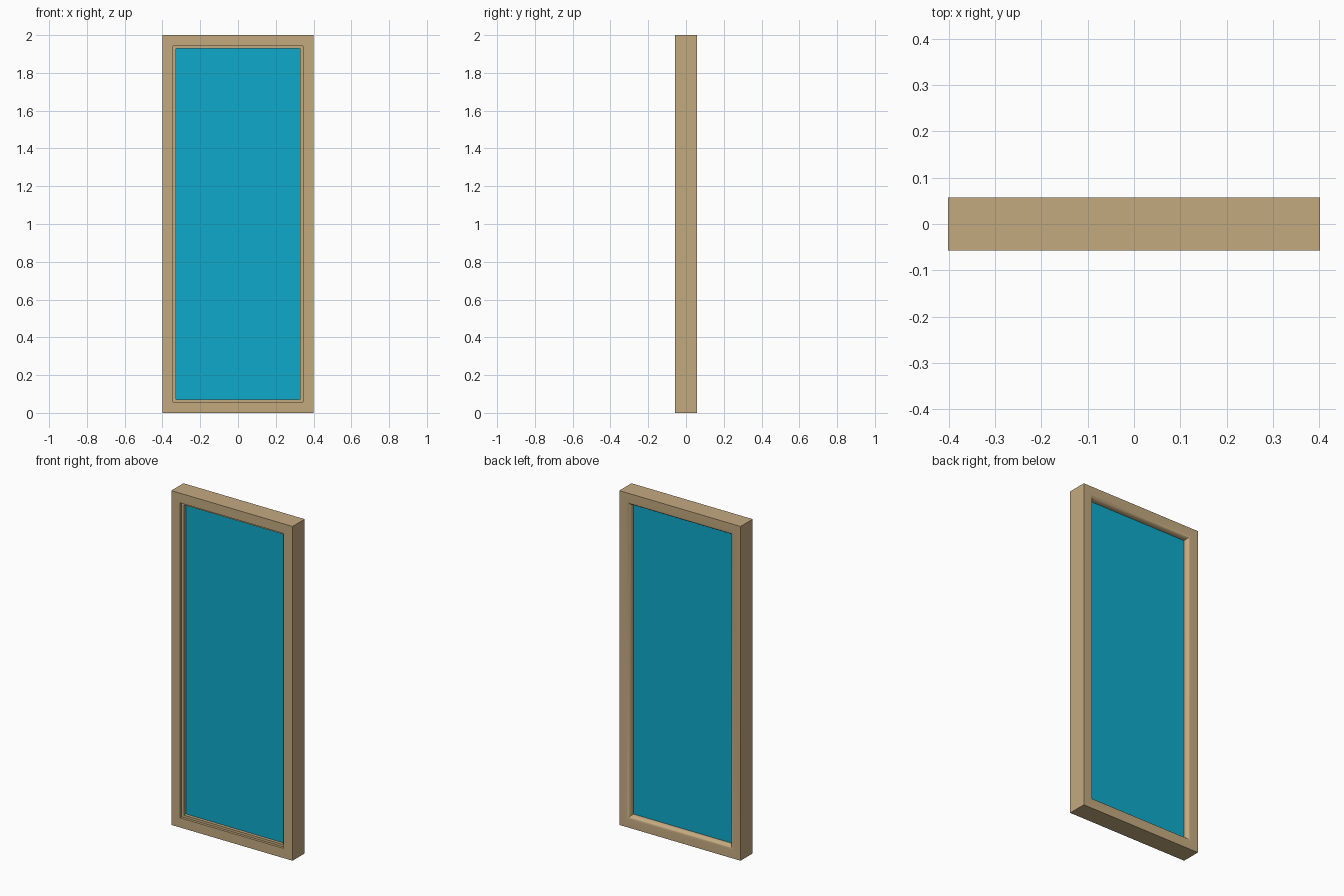
import bpy, bmesh, math

if "Cube" in bpy.data.objects:
    bpy.data.objects.remove(bpy.data.objects["Cube"])

W, H, D = 0.401, 2.0, 0.0575   # half width, height, half depth


def material(name, rgb):
    m = bpy.data.materials.new(name)
    m.diffuse_color = (*rgb, 1)
    m.use_nodes = True
    m.node_tree.nodes["Principled BSDF"].inputs["Base Color"].default_value = m.diffuse_color
    return m


def make_object(name, bm, mat):
    bmesh.ops.recalc_face_normals(bm, faces=bm.faces)
    me = bpy.data.meshes.new(name)
    bm.to_mesh(me)
    bm.free()
    me.materials.append(mat)
    ob = bpy.data.objects.new(name, me)
    bpy.context.collection.objects.link(ob)
    return ob


wood = material("tan wood", (0.552, 0.402, 0.216))
blue = material("blue glass", (0.0045, 0.402, 0.597))

# Frame cross-section as (distance in from the outer edge, y):
# stepped rebate on the front, rounded moulding on the back
profile = [(0, D), (0, -D), (0.058, -D), (0.058, -0.0425),
           (0.072, -0.0425), (0.072, 0.027)]
steps = 8
for i in range(1, steps + 1):
    a = math.radians(82) * i / steps
    profile.append((0.052 + 0.020 * math.cos(a), 0.027 + 0.030 * math.sin(a)))
profile.append((0.052, D))

# Mitred frame: the profile swept round the four corners
bm = bmesh.new()
rings = []
for sx, top in ((-1, 0), (1, 0), (1, 1), (-1, 1)):
    rings.append([bm.verts.new((sx * (W - m), y, H - m if top else m))
                  for m, y in profile])
n = len(profile)
for k in range(4):
    a, b = rings[k], rings[(k + 1) % 4]
    for i in range(n):
        j = (i + 1) % n
        bm.faces.new((a[i], a[j], b[j], b[i]))
frame = make_object("window_frame", bm, wood)
bpy.context.view_layer.objects.active = frame
frame.select_set(True)
bpy.ops.object.shade_smooth_by_angle(angle=math.radians(30))

# Glass pane, edges tucked into the frame
bm = bmesh.new()
bmesh.ops.create_cube(bm, size=1)
for v in bm.verts:
    v.co.x *= 2 * (W - 0.070)
    v.co.y = 0.026 if v.co.y > 0 else -0.024
    v.co.z = H / 2 + v.co.z * (H - 0.140)
make_object("glass_pane", bm, blue)
